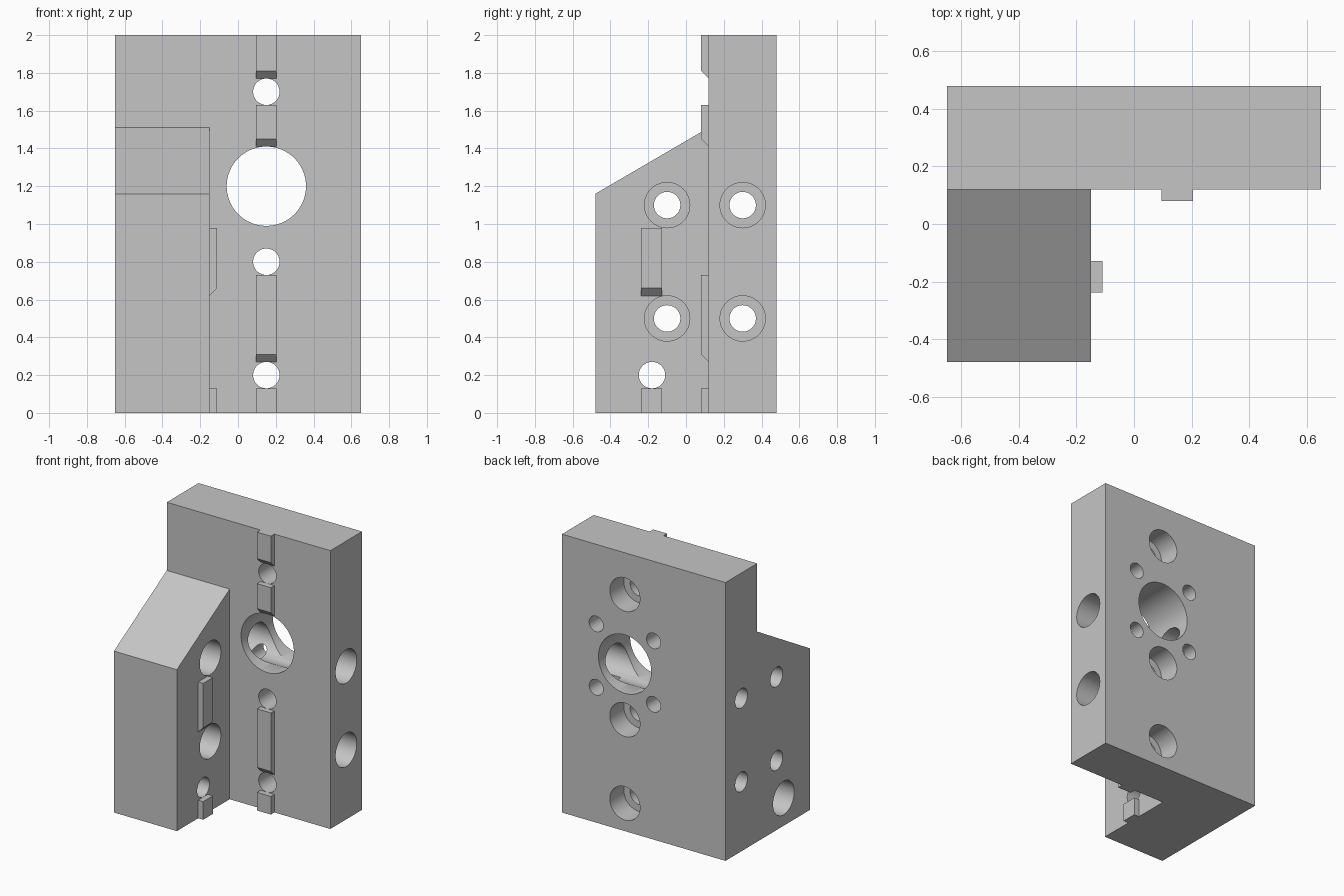
import bpy
import bmesh
import math
from mathutils import Matrix, Vector

cube = bpy.data.objects.get("Cube")
if cube:
    bpy.data.objects.remove(cube, do_unlink=True)

# One machined-metal colour for everything
GREY = (0.56, 0.56, 0.56, 1.0)
metal = bpy.data.materials.new("grey_metal")
metal.diffuse_color = GREY
metal.use_nodes = True
for node in metal.node_tree.nodes:
    if node.type == 'BSDF_PRINCIPLED':
        node.inputs["Base Color"].default_value = GREY


def add_object(name, bm):
    bmesh.ops.recalc_face_normals(bm, faces=bm.faces)
    mesh = bpy.data.meshes.new(name)
    bm.to_mesh(mesh)
    bm.free()
    mesh.materials.append(metal)
    obj = bpy.data.objects.new(name, mesh)
    bpy.context.scene.collection.objects.link(obj)
    return obj


def prism(name, outline, sweep):
    """Solid made by sweeping a flat outline along a vector."""
    bm = bmesh.new()
    face = bm.faces.new([bm.verts.new(p) for p in outline])
    side = bmesh.ops.extrude_face_region(bm, geom=[face], use_keep_orig=True)
    moved = [v for v in side["geom"] if isinstance(v, bmesh.types.BMVert)]
    bmesh.ops.translate(bm, verts=moved, vec=sweep)
    return add_object(name, bm)


def drill(body, axis, centre, radius, start, end):
    """Cut a round hole along x or y; centre gives the other two coordinates."""
    middle, length = (start + end) / 2, abs(end - start)
    if axis == 'X':
        place = Matrix.Translation((middle, *centre)) @ Matrix.Rotation(math.pi / 2, 4, 'Y')
    else:
        place = Matrix.Translation((centre[0], middle, centre[1])) @ Matrix.Rotation(math.pi / 2, 4, 'X')
    bm = bmesh.new()
    bmesh.ops.create_cone(bm, cap_ends=True, segments=64, radius1=radius,
                          radius2=radius, depth=length, matrix=place)
    cutter = add_object("hole_cutter", bm)
    cutter.hide_render = True
    mod = body.modifiers.new("hole", 'BOOLEAN')
    mod.operation = 'DIFFERENCE'
    mod.solver = 'EXACT'
    mod.object = cutter
    bpy.ops.object.select_all(action='DESELECT')
    bpy.context.view_layer.objects.active = body
    body.select_set(True)
    bpy.ops.object.modifier_apply(modifier=mod.name)
    bpy.data.objects.remove(cutter, do_unlink=True)


BOLT, HEAD = 0.07, 0.12          # bolt and counterbore radii
HALF, FRONT, BACK = 0.65, 0.12, 0.48
INNER = -0.15                    # inner face of the side block

# Upright plate
plate = prism("upright_plate",
              [(-HALF, FRONT, 0), (HALF, FRONT, 0), (HALF, BACK, 0), (-HALF, BACK, 0)],
              Vector((0, 0, 2)))

# Side block with a sloping top
block = prism("side_block",
              [(-HALF, -BACK, 0), (-HALF, FRONT, 0), (-HALF, FRONT, 1.51), (-HALF, -BACK, 1.16)],
              Vector((INNER + HALF, 0, 0)))

# Main bore, with four blind holes around it at the back
CX, CZ = 0.15, 1.2
drill(plate, 'Y', (CX, CZ), 0.21, 0, 0.6)
for sx in (-1, 1):
    for sz in (-1, 1):
        drill(plate, 'Y', (CX + sx * 0.228, CZ + sz * 0.228), 0.056, BACK - 0.2, 0.6)

# Bolt holes through the plate, counterbored from the back
for z in (0.2, 0.8, 1.7):
    drill(plate, 'Y', (CX, z), BOLT, 0, 0.6)
    drill(plate, 'Y', (CX, z), HEAD, BACK - 0.16, 0.6)

# Cross holes through plate and block, deeply counterbored from the inner side
for z in (0.5, 1.1):
    for body, y in ((plate, 0.3), (block, -0.1)):
        drill(body, 'X', (y, z), BOLT, -0.8, 0.8)
        drill(body, 'X', (y, z), HEAD, -0.42, 0.8)

# Lower block hole, counterbored from the outer side
drill(block, 'X', (-0.18, 0.2), BOLT, -0.8, 0.1)
drill(block, 'X', (-0.18, 0.2), HEAD, -0.8, -0.35)


# Locating keys: low rails, most with a chamfered lower end
def key_profile(low, high, chamfer):
    return [(0, low), (0.04, low + chamfer), (0.04, high), (0, high)]


for i, (low, high, c) in enumerate([(0, 0.13, 0), (0.27, 0.73, 0.04),
                                    (1.41, 1.63, 0.04), (1.77, 2, 0.04)]):
    prism(f"plate_key_{i + 1}",
          [(CX - 0.055, FRONT - d, z) for d, z in key_profile(low, high, c)],
          Vector((0.11, 0, 0)))

for i, (low, high, c) in enumerate([(0, 0.13, 0), (0.62, 0.98, 0.04)]):
    prism(f"block_key_{i + 1}",
          [(INNER + d, -0.238, z) for d, z in key_profile(low, high, c)],
          Vector((0, 0.11, 0)))

# Smooth hole walls, crisp machined edges
for body in (plate, block):
    bpy.ops.object.select_all(action='DESELECT')
    bpy.context.view_layer.objects.active = body
    body.select_set(True)
    bpy.ops.object.shade_smooth_by_angle(angle=math.radians(30))
